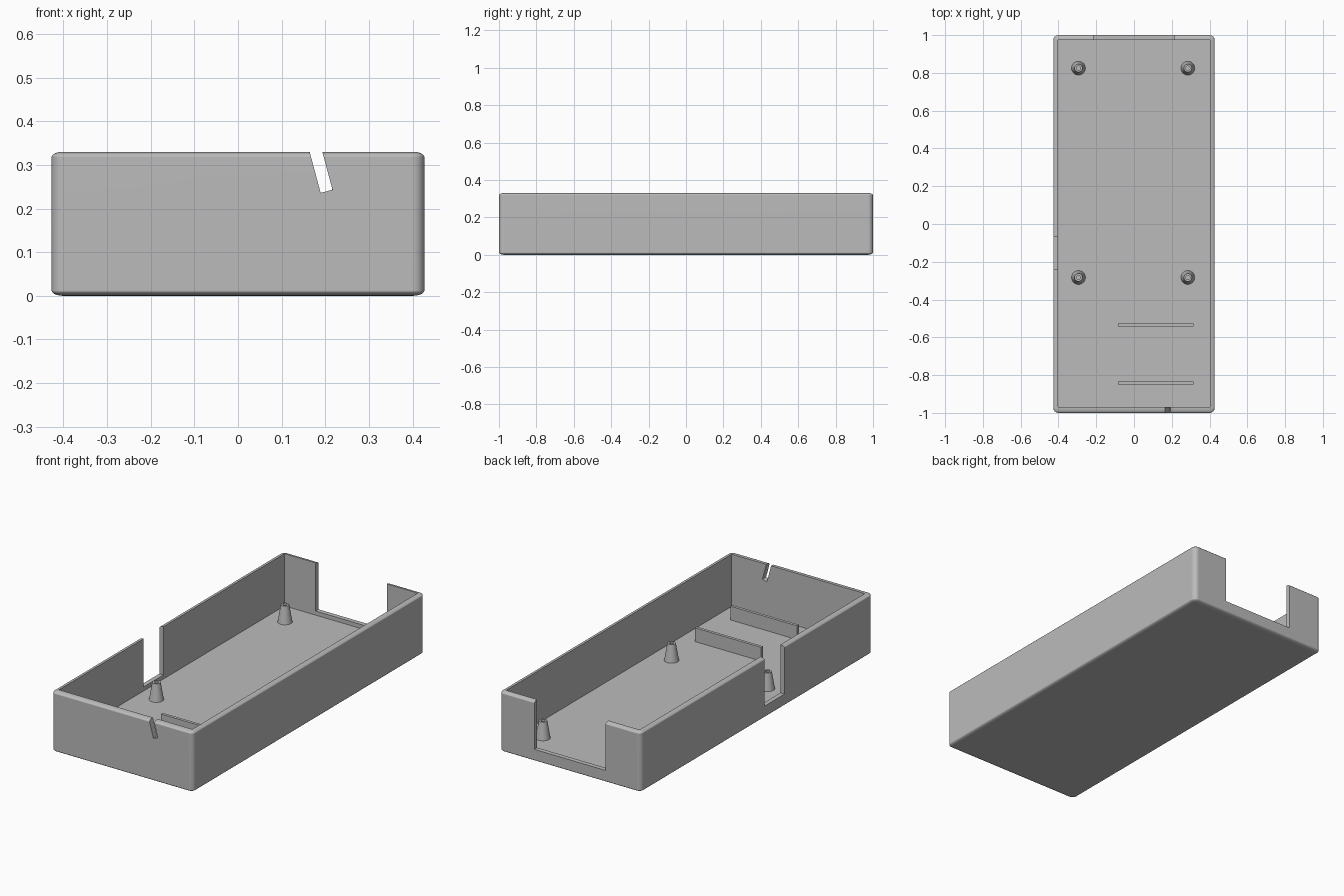
import bpy, bmesh, math
from mathutils import Matrix, Vector

default = bpy.data.objects.get("Cube")
if default:
    bpy.data.objects.remove(default, do_unlink=True)

grey = bpy.data.materials.new("plain grey")
grey.use_nodes = True
colour = (0.5, 0.5, 0.5, 1)
grey.diffuse_color = colour
grey.node_tree.nodes["Principled BSDF"].inputs["Base Color"].default_value = colour

HALF_X, HEIGHT, FLOOR = 0.427, 0.33, 0.045


def finish(name, bm):
    bmesh.ops.recalc_face_normals(bm, faces=bm.faces)
    mesh = bpy.data.meshes.new(name)
    bm.to_mesh(mesh)
    bm.free()
    mesh.materials.append(grey)
    obj = bpy.data.objects.new(name, mesh)
    bpy.context.collection.objects.link(obj)
    return obj


def activate(obj):
    bpy.ops.object.select_all(action="DESELECT")
    obj.select_set(True)
    bpy.context.view_layer.objects.active = obj


def block(name, low, high, tilt=0):
    low, high = Vector(low), Vector(high)
    bm = bmesh.new()
    size = Matrix.Diagonal((*(high - low), 1))
    place = Matrix.Translation((low + high) / 2) @ Matrix.Rotation(tilt, 4, "Y")
    bmesh.ops.create_cube(bm, size=1, matrix=place @ size)
    return finish(name, bm)


def smooth(obj):
    activate(obj)
    bpy.ops.object.shade_smooth_by_angle(angle=math.radians(30))


# Outer shell: round every edge, then squash so the rounding is shallow in height
radius, squash = 0.027, 0.45
bm = bmesh.new()
tall = HEIGHT / squash
bmesh.ops.create_cube(bm, size=1, matrix=Matrix.Translation((0, 0, tall / 2))
                      @ Matrix.Diagonal((HALF_X * 2, 2, tall, 1)))
bmesh.ops.bevel(bm, geom=bm.edges[:], offset=radius, segments=8, profile=0.5, affect="EDGES")
bmesh.ops.scale(bm, vec=(1, 1, squash), verts=bm.verts)
tray = finish("tray", bm)

# Hollow inside, back opening, side opening and slanted cable slot
cutters = [
    block("hollow", (-0.402, -0.968, FLOOR), (0.402, 0.975, 0.5)),
    block("back_opening", (-0.215, 0.93, 0.067), (0.215, 1.1, 0.5)),
    block("side_opening", (-0.5, -0.24, 0.067), (-0.36, -0.068, 0.5)),
    block("cable_slot", (0.163, -1.1, 0.236), (0.191, -0.93, 0.436), math.radians(-15)),
]
for cutter in cutters:
    cutter.hide_render = True
    activate(tray)
    cut = tray.modifiers.new("cut", "BOOLEAN")
    cut.operation, cut.solver, cut.object = "DIFFERENCE", "EXACT", cutter
    bpy.ops.object.modifier_apply(modifier=cut.name)
    bpy.data.objects.remove(cutter, do_unlink=True)
smooth(tray)
tray.modifiers.new("flat_sides", "WEIGHTED_NORMAL").keep_sharp = True

# Two low ribs across the floor
for name, y in (("middle_rib", -0.535), ("front_rib", -0.843)):
    block(name, (-0.085, y - 0.008, FLOOR - 0.005), (0.316, y + 0.008, 0.12))

# Four tapered standoffs with a screw hole
profile = [(0.037, FLOOR - 0.002), (0.021, 0.139), (0.011, 0.139), (0.011, FLOOR + 0.02), (0, FLOOR + 0.02)]
for side, x in (("right", -0.294), ("left", 0.285)):
    for end, y in (("front", -0.283), ("back", 0.825)):
        bm = bmesh.new()
        verts = [bm.verts.new((r, 0, z)) for r, z in profile]
        edges = [bm.edges.new(pair) for pair in zip(verts, verts[1:])]
        bmesh.ops.spin(bm, geom=verts + edges, axis=(0, 0, 1), cent=(0, 0, 0),
                       angle=math.tau, steps=32, use_merge=True)
        bmesh.ops.remove_doubles(bm, verts=bm.verts, dist=0.0001)
        standoff = finish(f"{end}_{side}_standoff", bm)
        standoff.location = (x, y, 0)
        smooth(standoff)
